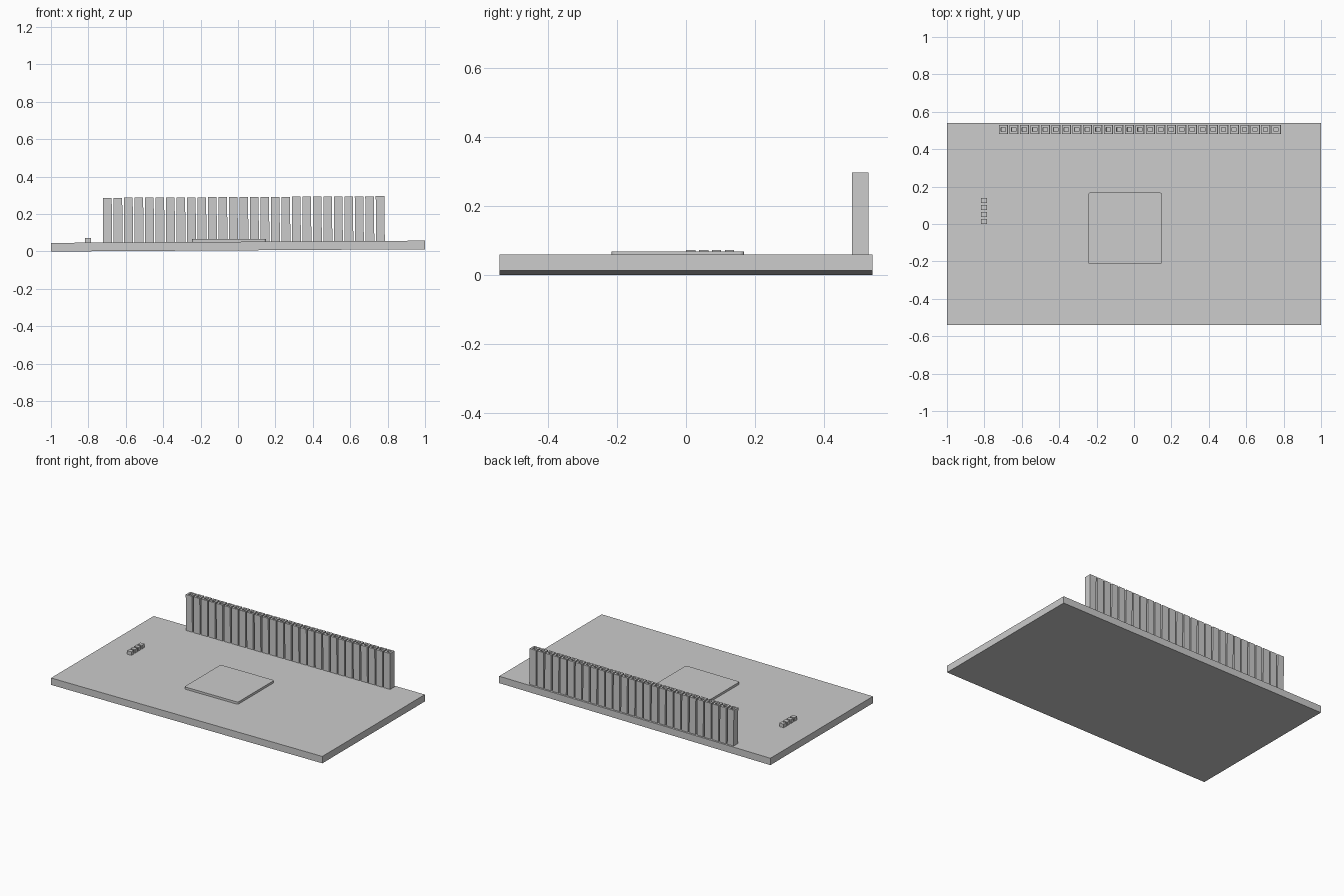
import bpy, bmesh, math
from mathutils import Matrix

if "Cube" in bpy.data.objects:
    bpy.data.objects.remove(bpy.data.objects["Cube"])

# The whole assembly leans very slightly up towards +x
TILT = Matrix.Translation((0, 0, 0.006)) @ Matrix.Rotation(-0.006, 4, 'Y')
TOP = 0.046  # board thickness


def add_box(bm, x, y, z0, z1):
    """Add a box spanning the given ranges and return its vertices."""
    m = (Matrix.Translation(((x[0] + x[1]) / 2, (y[0] + y[1]) / 2, (z0 + z1) / 2))
         @ Matrix.Diagonal((x[1] - x[0], y[1] - y[0], z1 - z0, 1)))
    return bmesh.ops.create_cube(bm, size=1, matrix=m)["verts"]


def finish(bm, name):
    bm.transform(TILT)
    mesh = bpy.data.meshes.new(name)
    bm.to_mesh(mesh)
    bm.free()
    obj = bpy.data.objects.new(name, mesh)
    bpy.context.collection.objects.link(obj)
    return obj


# Circuit board
bm = bmesh.new()
add_box(bm, (-1, 1), (-0.54, 0.54), 0, TOP)
finish(bm, "circuit_board")

# Main chip with slightly rounded corners
bm = bmesh.new()
add_box(bm, (-0.245, 0.15), (-0.215, 0.168), TOP, TOP + 0.015)
upright = [e for e in bm.edges if abs(e.verts[0].co.z - e.verts[1].co.z) > 0.01]
bmesh.ops.bevel(bm, geom=upright, offset=0.012, segments=4, profile=0.5, affect='EDGES')
finish(bm, "main_chip")

# Row of indicator lights
for i in range(4):
    bm = bmesh.new()
    y = 0.0135 + i * 0.0375
    add_box(bm, (-0.818, -0.786), (y - 0.0135, y + 0.0135), TOP, TOP + 0.024)
    finish(bm, f"indicator_light_{i + 1}")

# Header sockets along the back edge, each with a small pin hole
for i in range(27):
    bm = bmesh.new()
    x = -0.697 + i * 0.0561
    add_box(bm, (x - 0.0235, x + 0.0235), (0.481, 0.528), TOP, TOP + 0.239)
    bm.normal_update()
    top = max(bm.faces, key=lambda f: f.calc_center_median().z)
    bmesh.ops.inset_region(bm, faces=[top], thickness=0.0175)
    hole = bmesh.ops.extrude_discrete_faces(bm, faces=[top])["faces"][0]
    bmesh.ops.translate(bm, verts=hole.verts, vec=(0, 0, -0.1))
    finish(bm, f"header_socket_{i + 1}")
